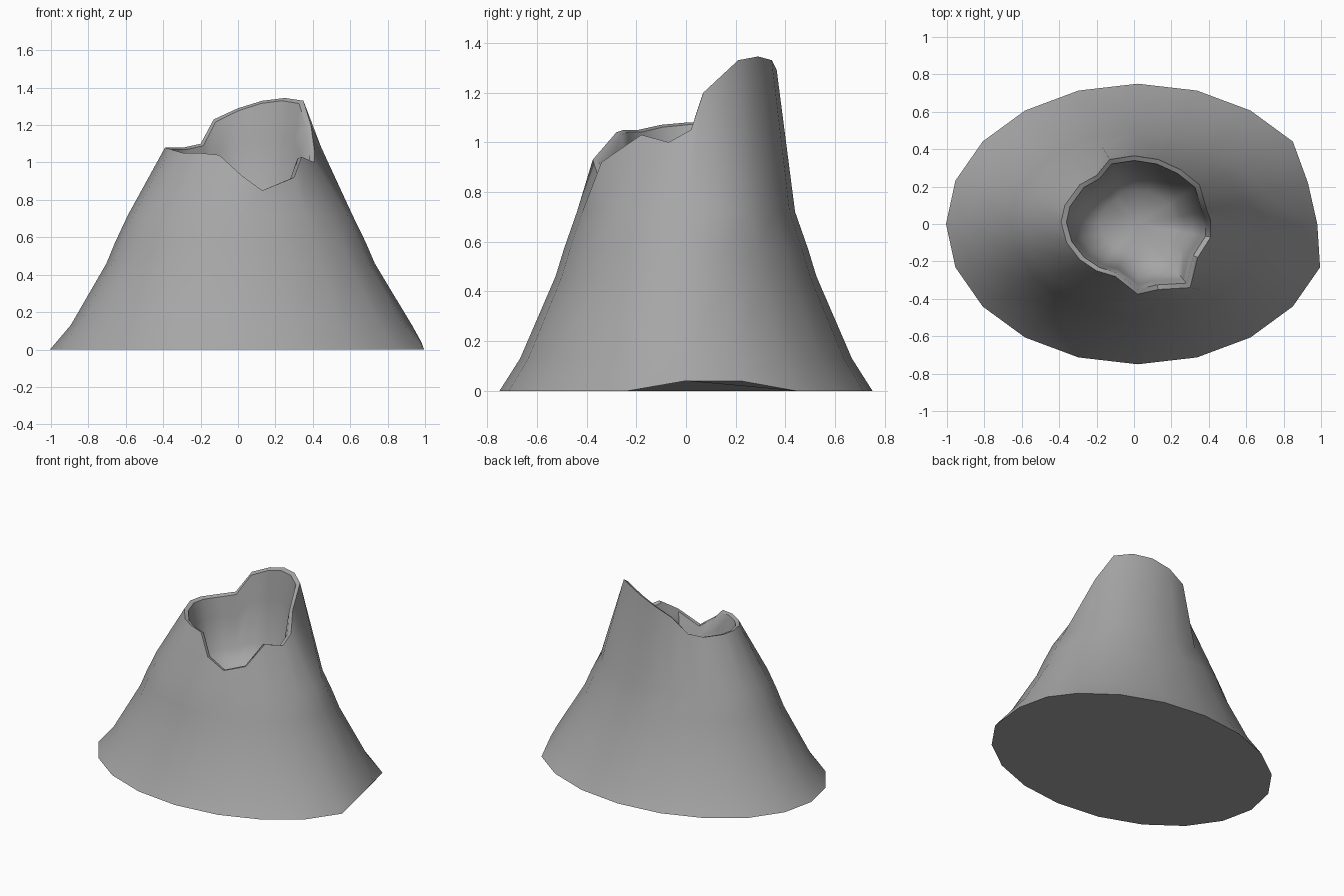
import bpy
import bmesh
from math import sin, cos, pi, radians
from mathutils import Vector

cube = bpy.data.objects.get("Cube")
if cube:
    bpy.data.objects.remove(cube, do_unlink=True)

SIDES = 20

rock = bpy.data.materials.new("grey rock")
rock.use_nodes = True
grey = (0.38, 0.38, 0.38, 1)
rock.diffuse_color = grey
bsdf = rock.node_tree.nodes["Principled BSDF"]
bsdf.inputs["Base Color"].default_value = grey
bsdf.inputs["Roughness"].default_value = 0.9

# Broken crater rim, counter-clockwise from the left side
RIM = [(.41, .02, 1.05), (.39, .07, 1.2), (.35, .21, 1.33), (.25, .29, 1.345),
       (.13, .345, 1.33), (0, .365, 1.29), (-.13, .345, 1.23), (-.2, .26, 1.1),
       (-.29, .21, 1.08), (-.37, .1, 1.08), (-.39, .01, 1.08), (-.36, -.1, 1.07),
       (-.29, -.19, 1.05), (-.2, -.25, 1.05), (-.1, -.28, 1.04), (.02, -.375, .93),
       (.13, -.35, .85), (.3, -.34, .92), (.34, -.18, 1.03), (.41, -.07, 1.0)]


def slope_ring(scale, z):
    """Oval contour of the mountain, stretched a little towards the left."""
    ring = []
    for i in range(SIDES):
        a = 2 * pi * i / SIDES
        x = cos(a) + .02 + .025 * cos(a)
        ring.append(Vector((x * scale, .75 * sin(a) * scale, z)))
    return ring


def crater_ring(shrink, depth, floor):
    """Rim contour shrunk inwards and sunk part of the way to the floor."""
    return [Vector((.02 + (x - .02) * shrink, y * shrink, z + (floor - z) * depth))
            for x, y, z in RIM]


# Foot of the mountain, with its left edge lifted and pulled in
foot = slope_ring(1, 0)
foot[0] = Vector((.98, 0, .04))
foot[1] = Vector((.93, .22, .04))

rings = [foot, slope_ring(.89, .13), slope_ring(.7, .46), slope_ring(.655, .57),
         slope_ring(.585, .72), [Vector(p) for p in RIM],
         crater_ring(.93, .02, .6), crater_ring(.86, .3, .6),
         crater_ring(.76, .75, .6), crater_ring(.5, .96, .6)]

# Skin the contours, then close the underside and crater floor
bm = bmesh.new()
loops = [[bm.verts.new(p) for p in ring] for ring in rings]
for low, high in zip(loops, loops[1:]):
    for i in range(SIDES):
        j = (i + 1) % SIDES
        bm.faces.new((low[i], low[j], high[j], high[i]))
bm.faces.new(loops[0][::-1])
middle = bm.verts.new((.02, 0, .6))
for i in range(SIDES):
    bm.faces.new((loops[-1][i], loops[-1][(i + 1) % SIDES], middle))
bmesh.ops.recalc_face_normals(bm, faces=bm.faces)

mesh = bpy.data.meshes.new("volcano_cone")
bm.to_mesh(mesh)
bm.free()
mesh.materials.append(rock)
volcano = bpy.data.objects.new("volcano_cone", mesh)
bpy.context.collection.objects.link(volcano)

# Smooth slopes with a crisp foot
bpy.ops.object.select_all(action='DESELECT')
volcano.select_set(True)
bpy.context.view_layer.objects.active = volcano
bpy.ops.object.shade_smooth_by_angle(angle=radians(50))
